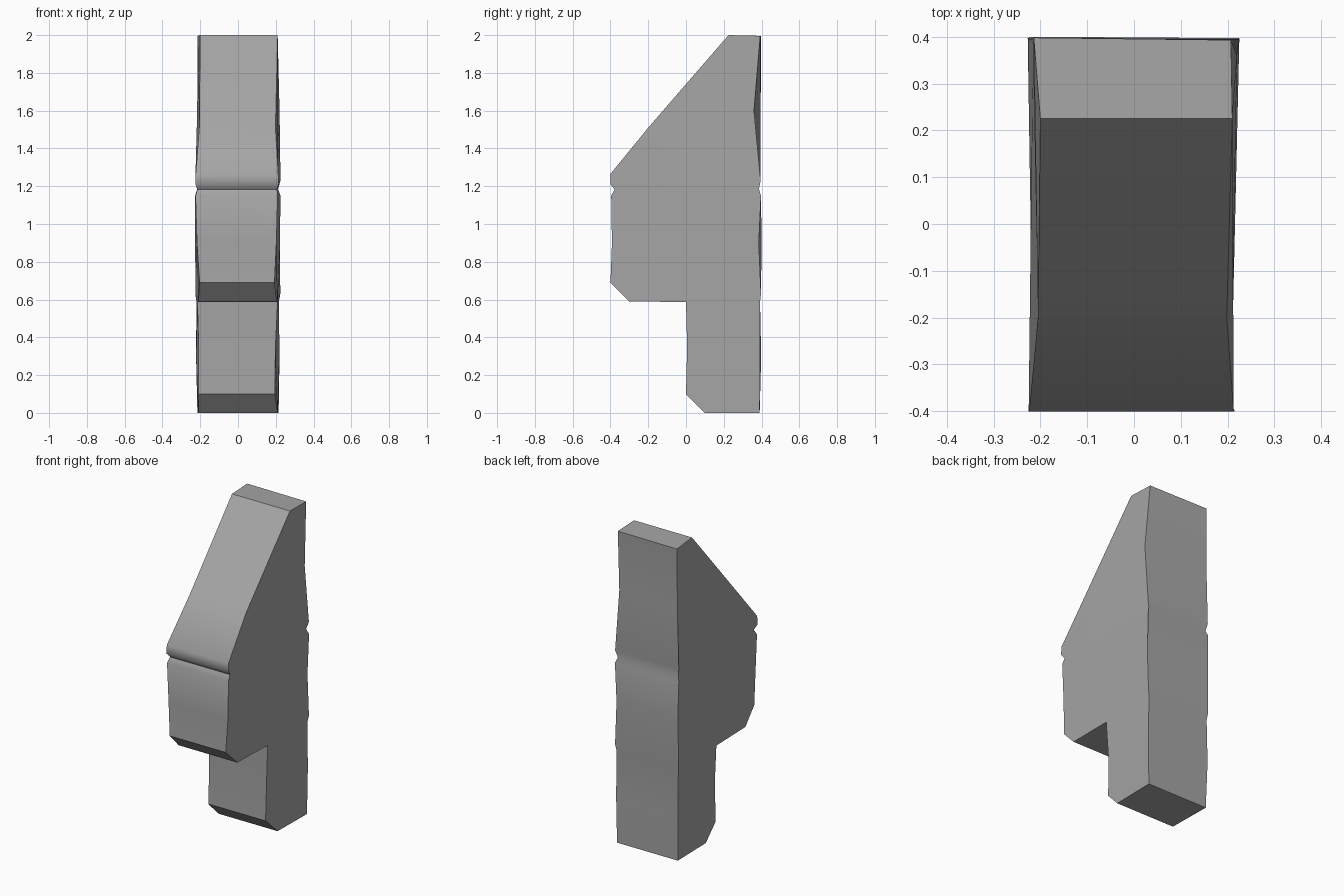
import bpy, bmesh, math

# Stone bracket side outline: y, z, left x, right x, y shift of right edge
OUTLINE = [
    (0.10, 0.0, -0.21, 0.21, 0), (0.39, 0.0, -0.215, 0.215, 0),
    (0.398, 0.30, -0.222, 0.220, -0.006), (0.392, 0.587, -0.220, 0.216, 0),
    (0.397, 0.63, -0.226, 0.224, 0), (0.40, 0.90, -0.222, 0.222, -0.015),
    (0.397, 1.15, -0.227, 0.225, 0), (0.386, 1.185, -0.216, 0.212, 0),
    (0.395, 1.23, -0.226, 0.225, 0), (0.395, 1.60, -0.216, 0.220, -0.035),
    (0.398, 1.996, -0.214, 0.207, -0.005), (0.225, 2.0, -0.20, 0.21, 0),
    (-0.20, 1.51, -0.205, 0.198, 0), (-0.40, 1.265, -0.224, 0.213, 0),
    (-0.40, 1.21, -0.225, 0.215, 0), (-0.378, 1.183, -0.215, 0.207, 0),
    (-0.396, 1.15, -0.225, 0.210, 0), (-0.392, 0.90, -0.217, 0.203, 0),
    (-0.40, 0.69, -0.203, 0.193, 0), (-0.30, 0.59, -0.21, 0.205, 0),
    (0.0, 0.587, -0.215, 0.210, 0), (0.006, 0.35, -0.208, 0.198, 0),
    (0.0, 0.10, -0.21, 0.195, 0),
]
# The three stacked stones as runs of outline points
BLOCKS = [
    [20, 21, 22, 0, 1, 2, 3],
    [3, 4, 5, 6, 7, 15, 16, 17, 18, 19, 20],
    list(range(7, 16)),
]

bm = bmesh.new()
left = [bm.verts.new((xl, y, z)) for y, z, xl, xr, d in OUTLINE]
right = [bm.verts.new((xr, y + d, z)) for y, z, xl, xr, d in OUTLINE]

# Wall around the outline
n = len(OUTLINE)
for i in range(n):
    j = (i + 1) % n
    bm.faces.new((left[i], left[j], right[j], right[i]))

# Flat sides, one face per stone
for block in BLOCKS:
    bm.faces.new([right[i] for i in block])
    bm.faces.new([left[i] for i in reversed(block)])
bmesh.ops.recalc_face_normals(bm, faces=bm.faces)

mesh = bpy.data.meshes.new("stone_bracket")
bm.to_mesh(mesh)
bm.free()

# Dark grey stone
stone = bpy.data.materials.new("dark_stone")
stone.diffuse_color = (0.38, 0.38, 0.38, 1)
mesh.materials.append(stone)

bracket = bpy.data.objects.new("stone_bracket", mesh)
bpy.context.collection.objects.link(bracket)
bpy.context.view_layer.objects.active = bracket
bracket.select_set(True)
bpy.ops.object.shade_smooth_by_angle(angle=math.radians(42))
